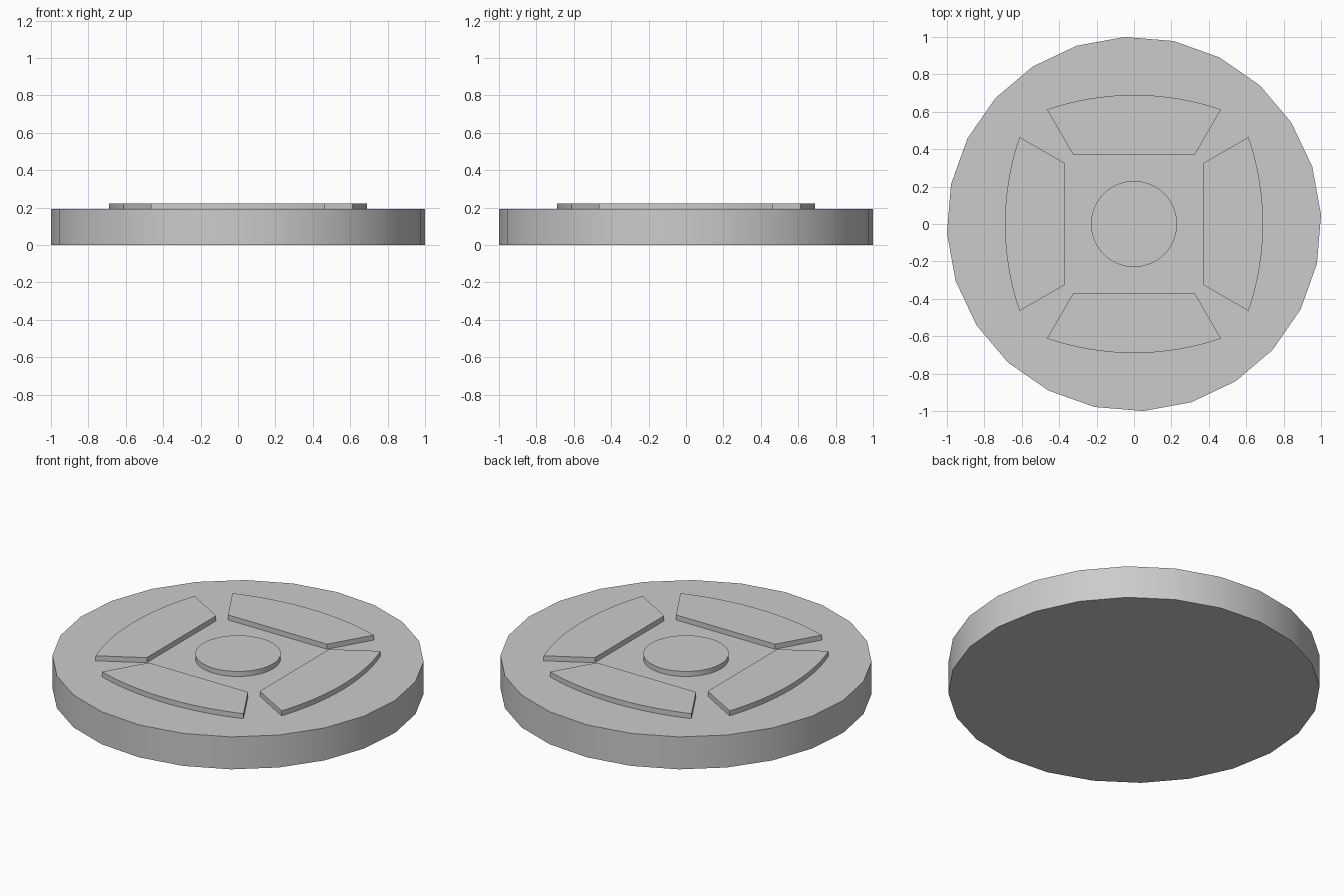
import bpy
import bmesh
from math import sin, cos, asin, pi, radians
from mathutils import Matrix

cube = bpy.data.objects.get("Cube")
if cube:
    bpy.data.objects.remove(cube, do_unlink=True)

DISC_TOP, PAD_TOP = 0.193, 0.223

# Single grey material
grey = bpy.data.materials.new("light_grey")
grey.use_nodes = True
colour = (0.6, 0.6, 0.6, 1)
grey.diffuse_color = colour
grey.node_tree.nodes["Principled BSDF"].inputs["Base Color"].default_value = colour


def circle(radius, sides, turn=0):
    return [(radius * cos(turn + 2 * pi * i / sides),
             radius * sin(turn + 2 * pi * i / sides)) for i in range(sides)]


def prism(name, outline, bottom, top, turn=0):
    """Extrude a counter-clockwise outline into a closed solid."""
    bm = bmesh.new()
    base = bm.faces.new([bm.verts.new((x, y, bottom)) for x, y in outline])
    side = bmesh.ops.extrude_face_region(bm, geom=[base], use_keep_orig=True)
    lifted = [v for v in side["geom"] if isinstance(v, bmesh.types.BMVert)]
    bmesh.ops.translate(bm, verts=lifted, vec=(0, 0, top - bottom))
    bmesh.ops.recalc_face_normals(bm, faces=bm.faces)
    bm.transform(Matrix.Rotation(turn, 4, "Z"))
    mesh = bpy.data.meshes.new(name)
    bm.to_mesh(mesh)
    bm.free()
    mesh.materials.append(grey)
    obj = bpy.data.objects.new(name, mesh)
    bpy.context.collection.objects.link(obj)
    bpy.ops.object.select_all(action="DESELECT")
    obj.select_set(True)
    bpy.context.view_layer.objects.active = obj
    bpy.ops.object.shade_smooth_by_angle(angle=radians(30))
    return obj


# Faceted round base and central hub
prism("base_disc", circle(1.001, 24, radians(2.8)), 0, DISC_TOP)
prism("centre_hub", circle(0.23, 64), DISC_TOP, PAD_TOP)

# Raised pad: straight inner edge, splayed ends, shallow outer arc
HALF_OUTER, ARC_TOP, SAG = 0.465, 0.69, 0.078
arc_radius = (HALF_OUTER ** 2 + SAG ** 2) / (2 * SAG)
spread = asin(HALF_OUTER / arc_radius)
STEPS = 16
pad = [(-0.326, 0.372), (0.326, 0.372)]
for i in range(STEPS + 1):
    a = spread * (1 - 2 * i / STEPS)
    pad.append((arc_radius * sin(a), ARC_TOP - arc_radius * (1 - cos(a))))

for i, place in enumerate(("back", "right", "front", "left")):
    prism(place + "_pad", pad, DISC_TOP, PAD_TOP, i * pi / 2)
